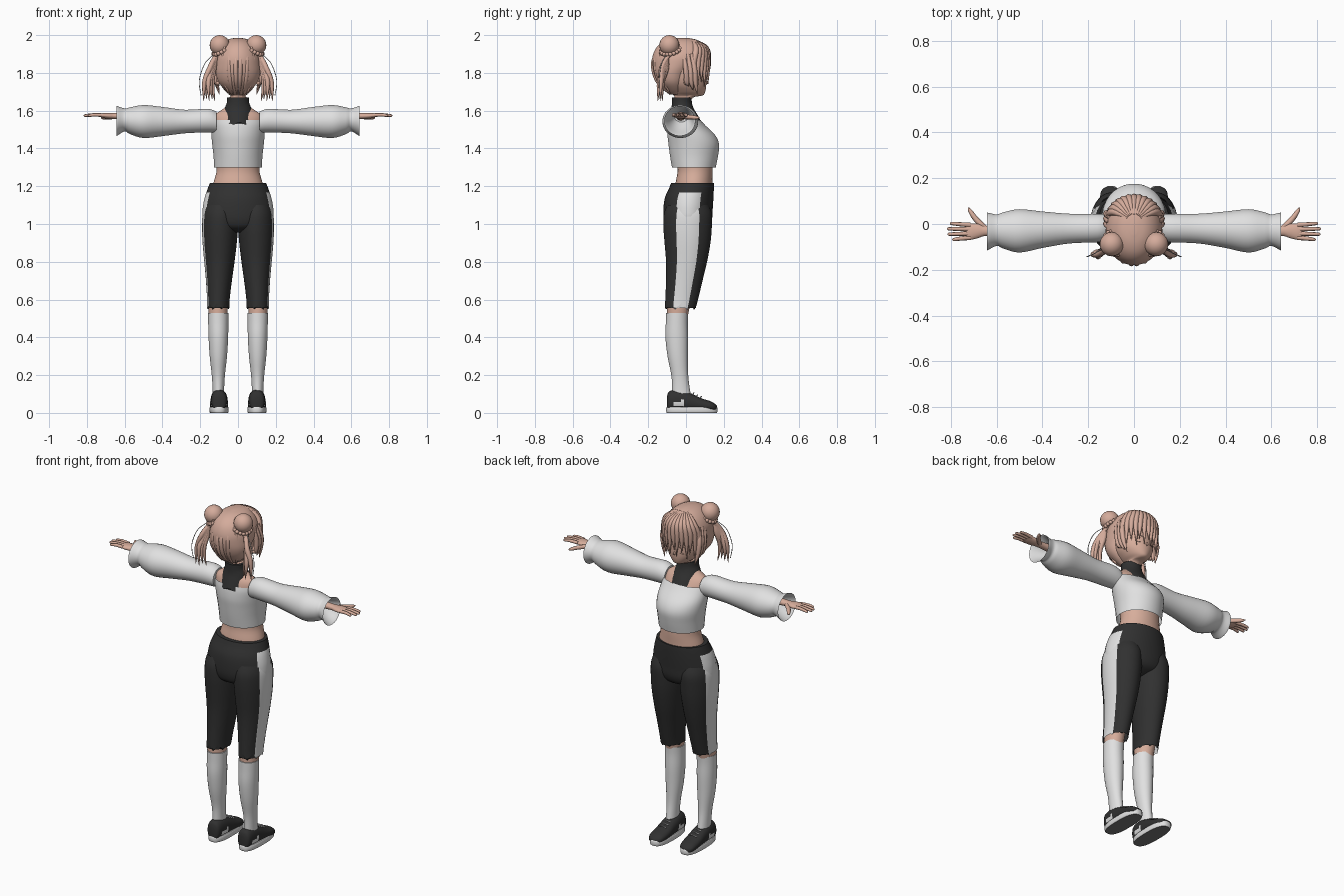
import bpy, bmesh, math
from mathutils import Vector

if "Cube" in bpy.data.objects:
    bpy.data.objects.remove(bpy.data.objects["Cube"])


def material(name, rgb):
    m = bpy.data.materials.new(name)
    m.use_nodes = True
    col = (*rgb, 1)
    m.diffuse_color = col
    b = next(n for n in m.node_tree.nodes if n.type == "BSDF_PRINCIPLED")
    b.inputs["Base Color"].default_value = col
    return m


SKIN = material("skin", (0.68, 0.42, 0.33))
HAIR = material("hair", (0.66, 0.41, 0.33))
WHITE = material("white cloth", (0.75, 0.75, 0.75))
BLACK = material("black cloth", (0.03, 0.03, 0.03))
GREY = material("grey rubber", (0.18, 0.18, 0.18))


def finish(name, mesh, mats, mirror=False, angle=50):
    ob = bpy.data.objects.new(name, mesh)
    bpy.context.collection.objects.link(ob)
    for m in mats:
        mesh.materials.append(m)
    bpy.ops.object.select_all(action="DESELECT")
    ob.select_set(True)
    bpy.context.view_layer.objects.active = ob
    bpy.ops.object.shade_smooth_by_angle(angle=math.radians(angle))
    if mirror:
        ob.modifiers.new("mirror", "MIRROR")
    return ob


def smooth_rings(rings, steps):
    """Catmull-Rom through the given cross-sections."""
    out, last = [], len(rings) - 1
    for i in range(last):
        p = [rings[min(max(i + k, 0), last)] for k in (-1, 0, 1, 2)]
        for s in range(steps):
            t = s / steps
            out.append([0.5 * (2 * b + (c - a) * t + (2 * a - 5 * b + 4 * c - d) * t * t
                               + (3 * b - a - 3 * c + d) * t ** 3) for a, b, c, d in zip(*p)])
    return out + [list(rings[-1])]


def loft(name, rings, mats, axis="z", mirror=False, segs=32, steps=4, power=1.0,
         rule=None, zig=0.0, caps=True, angle=50):
    """Skin ellipses (t, a0, a1, b0, b1) along an axis; zig gives the first ring a torn edge."""
    bm, loops = bmesh.new(), []
    for k, (t, a0, a1, b0, b1) in enumerate(smooth_rings(rings, steps)):
        loop = []
        for i in range(segs):
            th = (i + 0.5) * math.tau / segs
            c, s = math.cos(th), math.sin(th)
            a = (a0 + a1) / 2 + (a1 - a0) / 2 * math.copysign(abs(c) ** power, c)
            b = (b0 + b1) / 2 + (b1 - b0) / 2 * math.copysign(abs(s) ** power, s)
            h = t + (zig * abs(i % 4 - 2) / 2 if k == 0 else 0)
            loop.append(bm.verts.new({"z": (a, b, h), "x": (h, a, b), "y": (a, h, b)}[axis]))
        loops.append(loop)
    for lo, hi in zip(loops, loops[1:]):
        for i in range(segs):
            j = (i + 1) % segs
            f = bm.faces.new((lo[i], lo[j], hi[j], hi[i]))
            if rule:
                f.material_index = rule(f.calc_center_median(), (i + 1) * math.tau / segs)
    if caps:
        bm.faces.new(loops[0][::-1])
        bm.faces.new(loops[-1])
    bmesh.ops.recalc_face_normals(bm, faces=bm.faces)
    mesh = bpy.data.meshes.new(name)
    bm.to_mesh(mesh)
    bm.free()
    return finish(name, mesh, mats, mirror, angle)


def strands(name, paths, mat, mirror=False):
    """Round tapered strands; each path is (points, radii)."""
    cu = bpy.data.curves.new(name, "CURVE")
    cu.dimensions, cu.bevel_depth, cu.bevel_resolution = "3D", 1.0, 2
    cu.use_fill_caps = True
    for pts, radii in paths:
        sp = cu.splines.new("POLY")
        fine = smooth_rings([(*p, r) for p, r in zip(pts, radii)], 5)
        sp.points.add(len(fine) - 1)
        for pt, (x, y, z, r) in zip(sp.points, fine):
            pt.co, pt.radius = (x, y, z, 1), max(r, 0.0008)
    tmp = bpy.data.objects.new(name + "_path", cu)
    bpy.context.collection.objects.link(tmp)
    bpy.context.view_layer.update()
    deps = bpy.context.evaluated_depsgraph_get()
    mesh = bpy.data.meshes.new_from_object(tmp.evaluated_get(deps))
    bpy.data.objects.remove(tmp)
    mesh.materials.clear()
    return finish(name, mesh, [mat], mirror)


def balls(name, spots, mat):
    bm = bmesh.new()
    for p, r in spots:
        made = bmesh.ops.create_uvsphere(bm, u_segments=20, v_segments=12, radius=r)
        bmesh.ops.translate(bm, verts=made["verts"], vec=p)
    mesh = bpy.data.meshes.new(name)
    bm.to_mesh(mesh)
    bm.free()
    return finish(name, mesh, [mat], True)


def sym(z, w, y0, y1):
    return (z, -w, w, y0, y1)


# Torso: skin, cropped top, high collar
loft("midriff", [sym(1.17, .14, -.06, .14), sym(1.22, .13, -.055, .14),
                 sym(1.28, .114, -.045, .142), sym(1.34, .115, -.05, .14)], [SKIN])
loft("shoulders", [sym(1.46, .125, -.085, .10), sym(1.53, .134, -.085, .075),
                   sym(1.575, .125, -.075, .05), sym(1.605, .085, -.06, .03),
                   sym(1.63, .05, -.055, .025)], [SKIN])
loft("crop_top", [sym(1.30, .127, -.075, .158), sym(1.36, .13, -.085, .17),
                  sym(1.42, .137, -.093, .176), sym(1.47, .141, -.098, .155),
                  sym(1.52, .141, -.095, .105), sym(1.55, .138, -.088, .078)], [WHITE], caps=False)
loft("collar", [sym(1.525, .085, -.104, .09), sym(1.57, .082, -.09, .066),
                sym(1.61, .072, -.078, .042), sym(1.64, .06, -.075, .032),
                sym(1.67, .058, -.075, .03)], [BLACK], zig=.012)

# Sleeves with a gathered, open cuff
loft("sleeve", [(.115, -.07, .04, 1.485, 1.595), (.16, -.08, .045, 1.485, 1.61),
                (.28, -.085, .045, 1.48, 1.605), (.40, -.105, .055, 1.465, 1.62),
                (.50, -.125, .065, 1.455, 1.63), (.57, -.108, .052, 1.475, 1.618),
                (.60, -.096, .042, 1.49, 1.612), (.64, -.115, .05, 1.467, 1.625),
                (.632, -.108, .043, 1.474, 1.618), (.59, -.085, .03, 1.50, 1.60),
                (.54, -.06, .01, 1.54, 1.59)], [WHITE], "x", True)

# Arms and hands
loft("hand", [(.50, -.055, 0, 1.545, 1.595), (.64, -.052, -.008, 1.555, 1.588),
              (.68, -.062, .002, 1.556, 1.588), (.715, -.07, .003, 1.562, 1.587),
              (.735, -.066, 0, 1.568, 1.583)], [SKIN], "x", True, segs=16)
fingers = []
for k, reach in enumerate((.795, .815, .817, .805)):
    y = -.06 + k * .0185
    tip = y - .008 + k * .005
    fingers.append((((.715, y, 1.576), (.76, (y + tip) / 2, 1.578), (reach - .008, tip, 1.574),
                     (reach, tip, 1.573)), (.010, .009, .007, .002)))
fingers.append((((.65, -.02, 1.568), (.69, .02, 1.566), (.715, .055, 1.563), (.724, .072, 1.562)),
                (.013, .012, .009, .002)))
strands("fingers", fingers, SKIN, True)


# Cropped trousers with side stripes and torn hems
def stripe(p, th):
    return int(abs(math.sin(th)) < .45 and p.z < 1.165 and p.x * math.cos(th) > 0)


def leg_stripe(p, th):
    return int(math.cos(th) > 0 and stripe(p, th))


loft("trouser_hips", [sym(.955, .05, -.05, .06), sym(.98, .14, -.10, .115),
                      sym(1.02, .185, -.118, .137), sym(1.08, .188, -.12, .142),
                      sym(1.14, .177, -.112, .146), sym(1.19, .16, -.09, .148),
                      sym(1.216, .15, -.08, .148)], [BLACK, WHITE], rule=stripe, steps=6)
loft("trouser_leg", [(.548, .046, .165, -.112, .05), (.60, .044, .164, -.11, .064),
                     (.70, .032, .17, -.106, .088), (.80, .018, .179, -.106, .112),
                     (.90, .006, .188, -.114, .13), (.98, 0, .191, -.12, .137),
                     (1.05, 0, .188, -.118, .138), (1.10, .01, .175, -.10, .12)],
     [BLACK, WHITE], mirror=True, rule=leg_stripe, zig=.035, caps=False)

# Legs, long socks
loft("knee", [(.48, .055, .153, -.1, .005), (.56, .055, .157, -.1, .02),
              (.70, .05, .16, -.09, .06)], [SKIN], mirror=True)
loft("sock", [(.07, .072, .135, -.075, .03), (.13, .073, .135, -.074, .02),
              (.20, .069, .139, -.078, .012), (.30, .058, .150, -.098, .011),
              (.40, .052, .156, -.109, .012), (.48, .051, .158, -.107, .01),
              (.53, .05, .159, -.106, .012)], [WHITE], mirror=True)


# Sneakers
def side_patch(p, th):
    return int(-.07 < p.y < -.005 and .035 < p.z < .065)


loft("shoe_upper", [(-.101, .08, .12, .012, .085), (-.088, .062, .138, .01, .115),
                    (-.04, .056, .144, .01, .122), (.02, .054, .146, .01, .106),
                    (.08, .052, .149, .01, .078), (.13, .057, .147, .01, .062),
                    (.153, .07, .137, .012, .048), (.163, .09, .118, .016, .038)],
     [BLACK, WHITE], "y", True, rule=side_patch, power=.85)
sole = loft("shoe_sole", [(0, .053, .147, -.102, .163), (.006, .05, .151, -.105, .167),
                          (.026, .05, .151, -.105, .167), (.032, .053, .148, -.102, .164)],
            [WHITE, GREY], mirror=True, steps=2, power=.75, angle=35)
for f in sole.data.polygons:
    f.material_index = int(f.normal.z < -.8)
strands("laces", [(((.078, y, z), (.1, y + .006, z + .008), (.122, y, z)), (.003,) * 3)
                  for y, z in ((.035, .098), (.055, .088), (.075, .079))], WHITE, True)

# Head and face
loft("head", [sym(1.62, .045, -.06, .02), sym(1.668, .045, -.06, .035), sym(1.68, .04, -.065, .088),
              sym(1.70, .064, -.08, .102), sym(1.74, .094, -.11, .108),
              sym(1.80, .108, -.13, .107), sym(1.87, .107, -.13, .108),
              sym(1.93, .075, -.10, .07)], [SKIN])
strands("nose", [(((0, .10, 1.765), (0, .111, 1.748), (0, .104, 1.742)), (.002, .006, .003))], SKIN)
strands("eyelids", [(((.022, .105, 1.785), (.045, .101, 1.795), (.07, .086, 1.783)),
                     (.001, .003, .001)),
                    (((.03, .105, 1.757), (.048, .098, 1.753), (.064, .088, 1.758)),
                     (.001, .002, .001))], SKIN, True)
balls("ear", [((.104, .005, 1.765), .018), ((.106, 0, 1.748), .012)], SKIN)

# Hair: cap, fringe, side locks
loft("hair_cap", [sym(1.685, .035, -.085, -.03), sym(1.71, .068, -.115, -.01),
                  sym(1.75, .103, -.15, .005), sym(1.80, .119, -.172, .03),
                  sym(1.85, .124, -.18, .085), sym(1.89, .122, -.177, .118),
                  sym(1.93, .105, -.16, .108), sym(1.96, .08, -.13, .08),
                  sym(1.978, .05, -.09, .045), sym(1.986, .012, -.045, .0)], [HAIR])
fringe = []
for k in range(-6, 7):
    a = k * .21
    s, c = math.sin(a), math.cos(a)
    low = 1.775 - .03 * (k % 2) - .006 * abs(k)
    fringe.append((((.03 * s, .02 + .02 * c, 1.975), (.09 * s, .03 + .075 * c, 1.93),
                    (.117 * s, .01 + .108 * c, 1.86), (.117 * s + .006 * (k % 3 - 1), .005 + .114 * c, low)),
                   (.006, .016, .015, .001)))
strands("fringe", fringe, HAIR)
strands("side_lock", [(((.108, .03 - d, 1.90), (.121, .045 - d, 1.82), (.114, .05 - d, 1.75),
                        (.098, .06 - d, 1.685 + d)), (.01, .014, .012, .001))
                      for d in (0, .022, .045)], HAIR, True)
strands("back_locks", [(((.03 * k + .01, -.13, 1.94), (.035 * k + .012, -.172 + .011 * k * k, 1.86),
                         (.031 * k + .01, -.152 + .01 * k * k, 1.76), (.02 * k + .006, -.085, 1.685)),
                        (.006, .012, .012, .002)) for k in range(3)], HAIR, True)

# Twin buns ringed by plaits, loose tails and thin ribbons
centre = Vector((.097, -.088, 1.947))
balls("bun", [(centre, .053)], HAIR)
out = Vector((.45, -.2, .85)).normalized()
side = out.cross(Vector((0, 1, 0))).normalized()
up = out.cross(side)
balls("bun_plait", [(centre - out * .028 + (side * math.cos(a) + up * math.sin(a)) * .052, .011)
                    for a in (i * math.tau / 18 for i in range(18))], HAIR)
tails = []
for k in range(5):
    d = k - 2
    tails.append((((.115, -.095 + .004 * d, 1.90), (.137 + .005 * d, -.115 - .006 * d, 1.83),
                   (.157 + .01 * d, -.125 - .008 * (k % 3), 1.75),
                   (.152 + .015 * d, -.125 - .012 * (k % 3), 1.65 + .012 * (k % 2))),
                  (.010, .014, .013, .001)))
strands("tail", tails, HAIR, True)
strands("ribbon", [(((.125, -.10, 1.90), (.175, -.13, 1.85), (.205, -.142, 1.76),
                     (.195, -.14, 1.68)), (.002,) * 4)], WHITE, True)
